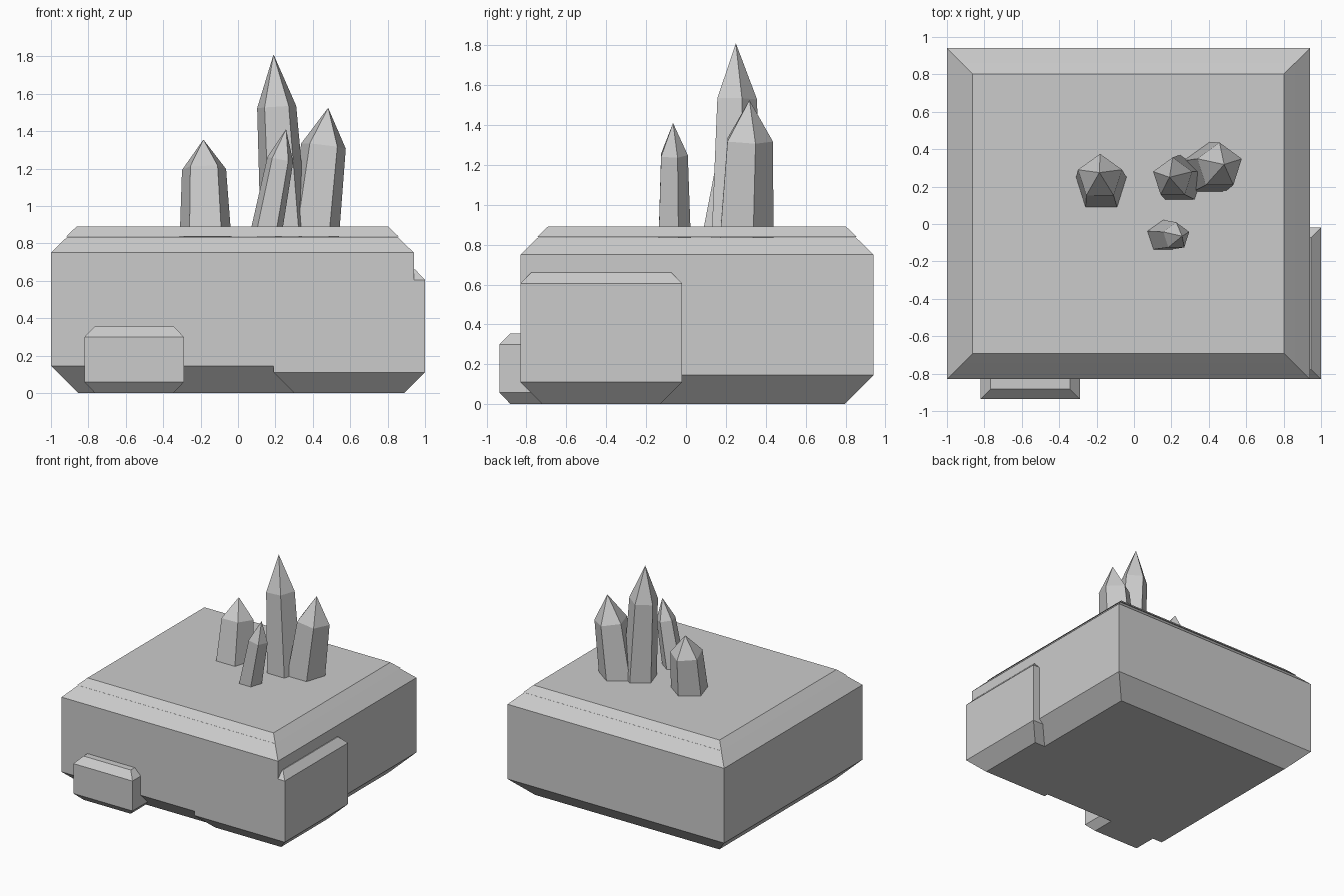
import bpy, bmesh, math
from mathutils import Vector

if "Cube" in bpy.data.objects:
    bpy.data.objects.remove(bpy.data.objects["Cube"])


def loft(name, rings, tip=None):
    """Flat-faced solid through matching rings, optionally ending in a point."""
    bm = bmesh.new()
    loops = [[bm.verts.new(p) for p in ring] for ring in rings]
    n = len(loops[0])
    for a, b in zip(loops, loops[1:]):
        for i in range(n):
            j = (i + 1) % n
            bm.faces.new((a[i], a[j], b[j], b[i]))
    bm.faces.new(loops[0][::-1])
    if tip is None:
        bm.faces.new(loops[-1])
    else:
        top = bm.verts.new(tip)
        for i in range(n):
            bm.faces.new((loops[-1][i], loops[-1][(i + 1) % n], top))
    bmesh.ops.recalc_face_normals(bm, faces=bm.faces)
    mesh = bpy.data.meshes.new(name)
    bm.to_mesh(mesh)
    bm.free()
    obj = bpy.data.objects.new(name, mesh)
    bpy.context.collection.objects.link(obj)
    return obj


def block(name, x0, x1, y0, y1, profile):
    """Chamfered block; profile lists (height, inset from the sides)."""
    loft(name, [[(x0 + d, y0 + d, z), (x1 - d, y0 + d, z),
                 (x1 - d, y1 - d, z), (x0 + d, y1 - d, z)] for z, d in profile])


def crystal(name, base, apex, shoulder, r_base, r_shoulder):
    """Leaning five-sided crystal; shoulder is the fraction where the point starts."""
    base, apex = Vector(base), Vector(apex)
    axis = apex - base
    turn = Vector((0, 0, 1)).rotation_difference(axis)
    rings = []
    for t in (-0.12, shoulder):
        r = r_base + (r_shoulder - r_base) * t / shoulder
        ring = []
        for i in range(5):
            a = math.pi / 2 + i * math.tau / 5
            ring.append(base + axis * t + turn @ Vector((r * math.cos(a), r * math.sin(a), 0)))
        rings.append(ring)
    loft(name, rings, apex)


# Main rock with its thin top slab
block("rock_base", -1, 0.94, -0.83, 0.94,
      [(0, 0.145), (0.145, 0), (0.75, 0), (0.835, 0.087)])
block("rock_cap", -1, 0.94, -0.83, 0.94, [(0.838, 0.083), (0.89, 0.137)])

# Smaller rocks set into the front and right side
block("side_rock", 0.19, 1.0, -0.83, -0.02,
      [(0, 0.11), (0.11, 0), (0.605, 0), (0.66, 0.053)])
block("front_rock", -0.82, -0.29, -0.935, -0.405,
      [(0, 0.055), (0.058, 0), (0.3, 0), (0.355, 0.053)])

# Crystal cluster
crystal("left_crystal", (-0.175, 0.207, 0.89), (-0.185, 0.275, 1.355), 0.667, 0.142, 0.124)
crystal("tall_crystal", (0.245, 0.238, 0.89), (0.19, 0.25, 1.81), 0.695, 0.132, 0.110)
crystal("right_crystal", (0.405, 0.293, 0.89), (0.482, 0.318, 1.525), 0.68, 0.146, 0.126)
crystal("small_crystal", (0.157, -0.065, 0.89), (0.257, -0.065, 1.41), 0.69, 0.087, 0.074)
